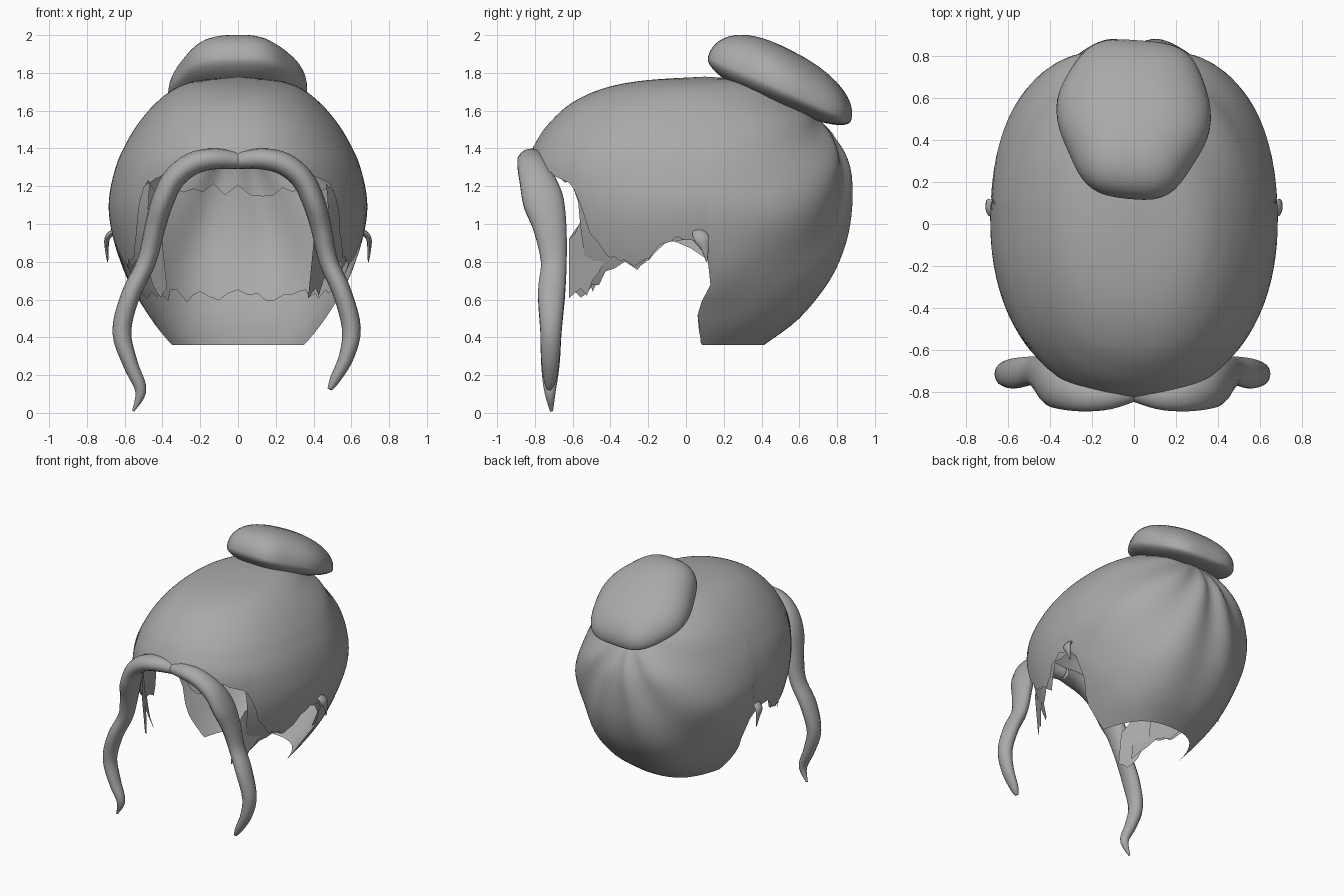
import bpy, bmesh, math, random
from mathutils import Vector

if "Cube" in bpy.data.objects:
    bpy.data.objects.remove(bpy.data.objects["Cube"])

random.seed(4)
hair = bpy.data.materials.new("grey hair")
hair.diffuse_color = (0.4, 0.4, 0.4, 1)
hair.use_nodes = True
hair.node_tree.nodes["Principled BSDF"].inputs["Base Color"].default_value = hair.diffuse_color


def make(name, verts, faces, angle=50):
    me = bpy.data.meshes.new(name)
    me.from_pydata(verts, [], faces)
    me.materials.append(hair)
    ob = bpy.data.objects.new(name, me)
    bpy.context.collection.objects.link(ob)
    bpy.ops.object.select_all(action='DESELECT')
    ob.select_set(True)
    bpy.context.view_layer.objects.active = ob
    bpy.ops.object.shade_smooth_by_angle(angle=math.radians(angle))
    return ob


def spline(rows, s):
    """Catmull-Rom through rows, s from 0 to 1."""
    n = len(rows) - 1
    i = min(int(s * n), n - 1)
    t = s * n - i
    p = [rows[min(max(k, 0), n)] for k in (i - 1, i, i + 1, i + 2)]
    return [b + 0.5 * t * (c - a + t * (2 * a - 5 * b + 4 * c - d + t * (3 * (b - c) + d - a)))
            for a, b, c, d in zip(*p)]


def lerp(table, v):
    for (a, za), (b, zb) in zip(table, table[1:]):
        if v <= b:
            return za + (zb - za) * max(0, (v - a) / (b - a))
    return table[-1][1]


def power(v, e):
    return math.copysign(abs(v) ** e, v)


# Head slices: height, front y, back y, half width
SLICES = [(.36, -.50, .42, .37), (.50, -.64, .61, .47), (.70, -.74, .77, .585),
          (.90, -.80, .85, .655), (1.10, -.83, .875, .685), (1.30, -.845, .86, .648),
          (1.45, -.785, .79, .58), (1.56, -.70, .70, .507), (1.65, -.59, .60, .425),
          (1.72, -.43, .47, .33), (1.76, -.22, .36, .21), (1.78, .10, .10, 0)]
# Lower edges as height over y
HAIRLINE = [(-.9, 1.32), (-.78, 1.31), (-.68, 1.24), (-.60, 1.2), (-.55, 1.06), (-.5, .93),
            (-.42, .83), (-.28, .78), (-.2, .81), (-.13, .89), (-.03, .93), (.09, .9), (.125, .36)]
LINING_EDGE = [(-.64, 1.2), (-.61, .62), (-.48, .68), (-.44, .79), (-.25, .76),
               (-.13, .89), (.09, .9), (.14, .62)]
# Forward and backward sway of the edge behind the ear, over height
SWAY = [(.36, -.05), (.55, -.055), (.66, .02), (.78, .045), (.92, 0)]


def head_point(a, s, scale=1.0):
    z, yf, yb, w = spline(SLICES, s)
    c, r = (yf + yb) / 2, (yb - yf) / 2
    x, y = w * scale * power(math.cos(a), .92), r * scale * power(math.sin(a), .92)
    # Pleats fanning out from the knot under the bun
    back = min(1, max(0, (c + y - .1) / .45))
    fan = math.atan2(x, 1.6 - z)
    far = min(1, math.hypot(x, 1.6 - z) / .25)
    k = 1 - .017 * back * back * (3 - 2 * back) * far * math.cos(11 * fan + .5 * math.sin(3 * fan))
    return Vector((x * k, c + y * k, z))


def lowest(a, edge, jag=0):
    """Scan one column downward until it meets the edge."""
    s, off = 1.0, random.uniform(-jag, jag)
    while s > 0:
        p = head_point(a, s - 0.004 if s > 0.004 else 0)
        if p.z < lerp(edge, p.y) + min(off, p.z - .365 if p.y > .125 else 1):
            break
        s -= 0.004
    return max(s, 0)


def shell(name, edge, cols, rows, scale, top, jag, inward):
    angs = [2 * math.pi * i / cols for i in range(cols)]
    lows = [lowest(a, edge, jag) for a in angs]
    verts, faces = [], []
    for a, lo in zip(angs, lows):
        hi = max(lo, top + (random.uniform(-jag, jag) * .5 if top < 1 else 0))
        verts += [head_point(a, lo + (hi - lo) * j / rows, scale) for j in range(rows + 1)]
    for v in verts:
        if v.y > .08 and v.z < .92:
            v.y += lerp(SWAY, v.z) * max(0, 1 - max(0, v.y - .12) / .22)
    m = rows + 1
    for i in range(cols):
        k = (i + 1) % cols
        if max(lows[i], lows[k]) >= top - .03:
            continue
        for j in range(rows):
            f = (i * m + j, k * m + j, k * m + j + 1, i * m + j + 1)
            faces.append(f[::-1] if inward else f)
    return make(name, verts, faces)


# Outer cap of hair and the ragged lining inside it
shell("hair_cap", HAIRLINE, 180, 44, 1.0, 1.0, 0.01, False)
shell("cap_lining", LINING_EDGE, 72, 12, 0.955, 0.40, 0.035, True)

# Ragged cheek panels behind the front locks
for sx, label in ((1, "right"), (-1, "left")):
    verts, faces, n = [], [], 6
    for i in range(n + 1):
        u = i / n
        low = .80 - .17 * min(1, 1.8 * u) + random.uniform(-.03, .03)
        high = 1.08 - .14 * u + random.uniform(-.04, .04)
        for j in range(4):
            z = low + (high - low) * j / 3
            verts.append((sx * (.50 - .11 * u + .1 * (z - .8)), -.43 - .19 * u, z))
    for i in range(n):
        for j in range(3):
            f = (i * 4 + j, i * 4 + j + 1, i * 4 + j + 5, i * 4 + j + 4)
            faces.append(f if sx > 0 else f[::-1])
    make(label + "_cheek_panel", verts, faces)


def strand(name, pts, steps=48, sides=14):
    """Tapered tube; each point is x, y, z, radius across, radius in depth."""
    verts, faces = [], []
    for i in range(steps + 1):
        s = i / steps
        x, y, z, ra, rb = spline(pts, s)
        t = Vector(spline(pts, min(1, s + .01))[:3]) - Vector(spline(pts, max(0, s - .01))[:3])
        t.normalize()
        side = t.cross(Vector((0, 1, 0))).normalized()
        depth = side.cross(t)
        for j in range(sides):
            a = 2 * math.pi * j / sides
            verts.append(Vector((x, y, z)) + side * ra * math.cos(a) + depth * rb * math.sin(a))
    for i in range(steps):
        for j in range(sides):
            k = (j + 1) % sides
            faces.append((i * sides + j, i * sides + k, (i + 1) * sides + k, (i + 1) * sides + j))
    faces += [tuple(range(sides))[::-1], tuple(range(steps * sides, (steps + 1) * sides))]
    ob = make(name, verts, faces, 70)
    # Keep the surface facing outward
    bm = bmesh.new()
    bm.from_mesh(ob.data)
    bmesh.ops.recalc_face_normals(bm, faces=bm.faces)
    bm.to_mesh(ob.data)
    bm.free()
    return ob


# Front locks parting from the middle of the forehead
ROOT = [(0, -.79, 1.335, .045, .055), (.12, -.815, 1.345, .055, .07), (.24, -.815, 1.32, .06, .08),
        (.34, -.79, 1.24, .06, .095), (.40, -.755, 1.12, .06, .11), (.44, -.72, .98, .055, .09)]
RIGHT = [(.48, -.70, .80, .05, .07), (.55, -.712, .64, .05, .073), (.60, -.715, .45, .05, .058),
         (.575, -.718, .30, .04, .05), (.515, -.72, .18, .028, .035), (.485, -.725, .125, .012, .014)]
LEFT = [(.485, -.70, .80, .05, .07), (.57, -.712, .62, .05, .073), (.615, -.715, .43, .05, .058),
        (.57, -.718, .26, .04, .05), (.515, -.72, .12, .03, .032), (.555, -.712, .01, .006, .008)]
strand("right_front_lock", ROOT + RIGHT)
strand("left_front_lock", [(-p[0],) + p[1:] for p in ROOT + LEFT])

# Small loose tufts over the ears
for sx, label in ((1, "right"), (-1, "left")):
    strand(label + "_ear_tuft", [(sx * .645, .06, .97, .015, .03), (sx * .69, .08, .93, .015, .04),
                                 (sx * .695, .10, .87, .01, .02), (sx * .69, .11, .80, .003, .004)], 10, 8)

# Tilted bun: high lobed dome above a shallow underside
verts, faces, U, V = [], [], 56, 28
tilt = math.radians(-24)
for j in range(V + 1):
    ph = -math.pi / 2 + math.pi * j / V
    for i in range(U):
        a = 2 * math.pi * i / U
        c = max(0, math.cos(ph)) ** .85
        lobe = 1 + .022 * math.cos(6 * a + .6) * c + .012 * math.sin(3 * a + 2 * ph)
        x = .36 * c * power(math.cos(a), .9) * lobe
        y = .42 * c * power(math.sin(a), .95) * lobe
        h = power(math.sin(ph), .95)
        z = (.225 if h > 0 else .10) * h * (1 - .25 * y)
        x *= 1 + .15 * y
        verts.append((x, .5 + y * math.cos(tilt) - z * math.sin(tilt) * .6,
                      1.715 + y * math.sin(tilt) + z * math.cos(tilt)))
for j in range(V):
    for i in range(U):
        k = (i + 1) % U
        faces.append((j * U + i, j * U + k, (j + 1) * U + k, (j + 1) * U + i))
make("hair_bun", verts, faces, 60)
